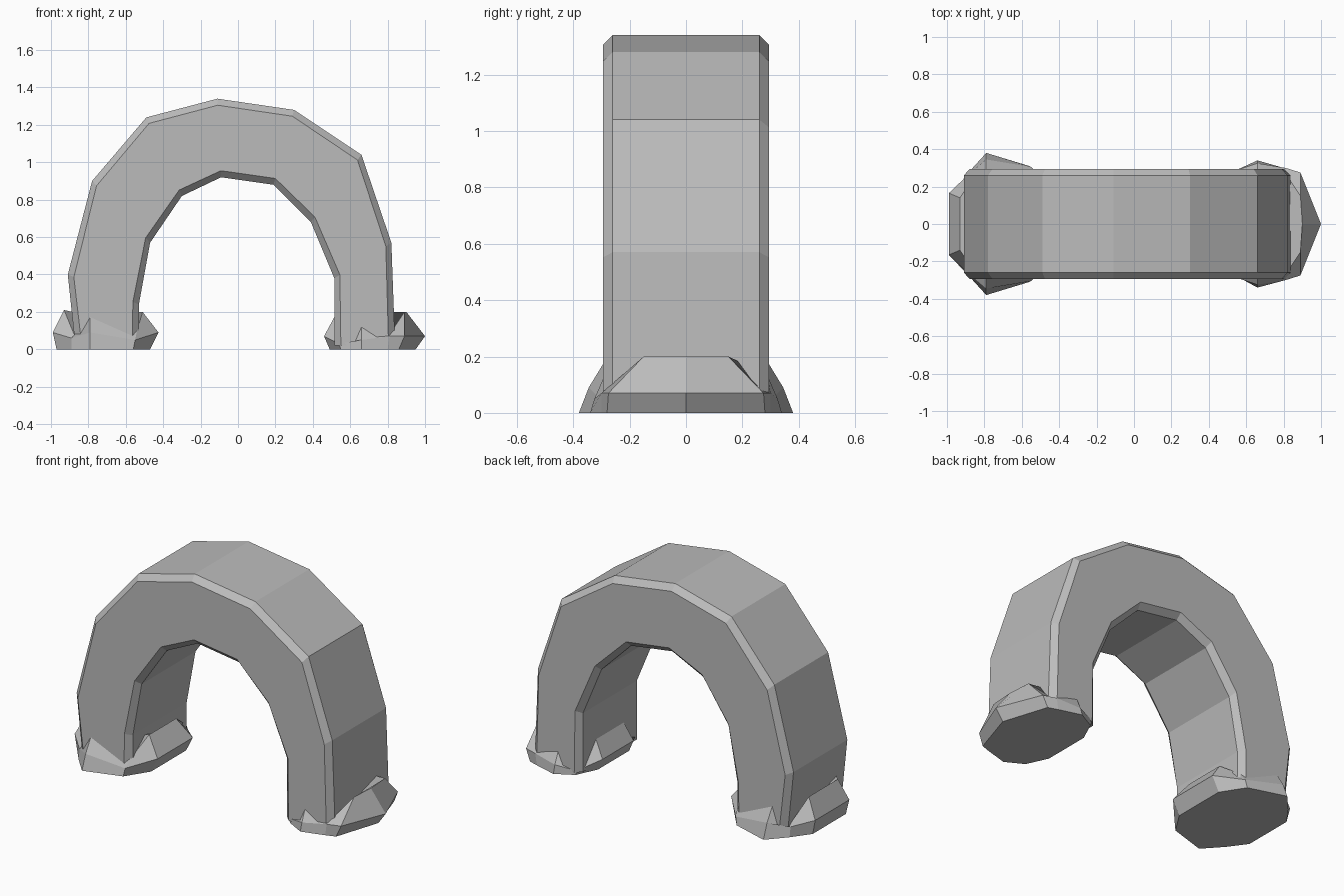
import bpy, bmesh
from mathutils import Vector

cube = bpy.data.objects.get("Cube")
if cube:
    bpy.data.objects.remove(cube, do_unlink=True)

stone = bpy.data.materials.new("grey stone")
stone.use_nodes = True
colour = (0.5, 0.5, 0.5, 1)
stone.diffuse_color = colour
stone.node_tree.nodes["Principled BSDF"].inputs["Base Color"].default_value = colour


def loft(name, rings, closed_ends=True):
    """Skin a row of equal rings with quads and cap both ends."""
    bm = bmesh.new()
    rows = [[bm.verts.new(p) for p in ring] for ring in rings]
    count = len(rows[0])
    for a, b in zip(rows, rows[1:]):
        for i in range(count):
            j = (i + 1) % count
            bm.faces.new((a[i], a[j], b[j], b[i]))
    bm.faces.new(rows[0])
    bm.faces.new(rows[-1])
    bmesh.ops.recalc_face_normals(bm, faces=bm.faces)
    mesh = bpy.data.meshes.new(name)
    bm.to_mesh(mesh)
    bm.free()
    mesh.materials.append(stone)
    obj = bpy.data.objects.new(name, mesh)
    bpy.context.collection.objects.link(obj)
    return obj


# Arch: chamfered rectangular section carried along outer and inner outlines
outer = [(-0.87, 0.02), (-0.91, 0.4), (-0.78, 0.9), (-0.49, 1.24), (-0.11, 1.34),
         (0.3, 1.28), (0.66, 1.04), (0.82, 0.57), (0.84, 0.02)]
inner = [(-0.53, 0.02), (-0.53, 0.24), (-0.47, 0.57), (-0.3, 0.82), (-0.09, 0.92),
         (0.19, 0.88), (0.39, 0.68), (0.515, 0.38), (0.515, 0.02)]
half, cut = 0.295, 0.035


def section(out, inn):
    o, i = Vector((out[0], 0, out[1])), Vector((inn[0], 0, inn[1]))
    step = (i - o).normalized() * cut
    y = Vector((0, 1, 0))
    front = [o - y * (half - cut), o + step - y * half,
             i - step - y * half, i - y * (half - cut)]
    return front + [Vector((p.x, -p.y, p.z)) for p in reversed(front)]


loft("arch", [section(o, i) for o, i in zip(outer, inner)])


# Rock feet: each column gives base, belt and crest points, mirrored in y
def foot(name, columns):
    mirrored = [[(x, -y, z) for x, y, z in c] for c in reversed(columns) if c[0][1] > 0]
    return loft(name, list(zip(*(columns + mirrored))))


foot("right_foot", [
    [(-0.97, 0.16, 0), (-0.99, 0.165, 0.09), (-0.93, 0.14, 0.21)],
    [(-0.89, 0.27, 0), (-0.89, 0.26, 0.06), (-0.86, 0.25, 0.04)],
    [(-0.79, 0.38, 0), (-0.79, 0.345, 0.09), (-0.79, 0.29, 0.18)],
    [(-0.56, 0.31, 0), (-0.55, 0.305, 0.05), (-0.54, 0.27, 0.1)],
    [(-0.47, 0.17, 0), (-0.425, 0.17, 0.09), (-0.51, 0.13, 0.2)],
])
foot("left_foot", [
    [(0.95, 0, 0), (1, 0, 0.07), (0.9, 0, 0.2)],
    [(0.86, 0.28, 0), (0.89, 0.275, 0.07), (0.89, 0.15, 0.2)],
    [(0.8, 0.3, 0), (0.81, 0.3, 0.07), (0.81, 0.27, 0.08)],
    [(0.66, 0.34, 0), (0.66, 0.325, 0.05), (0.66, 0.29, 0.13)],
    [(0.55, 0.28, 0), (0.54, 0.285, 0.03), (0.6, 0.27, 0.04)],
    [(0.49, 0.15, 0), (0.46, 0.15, 0.07), (0.53, 0.13, 0.2)],
])
